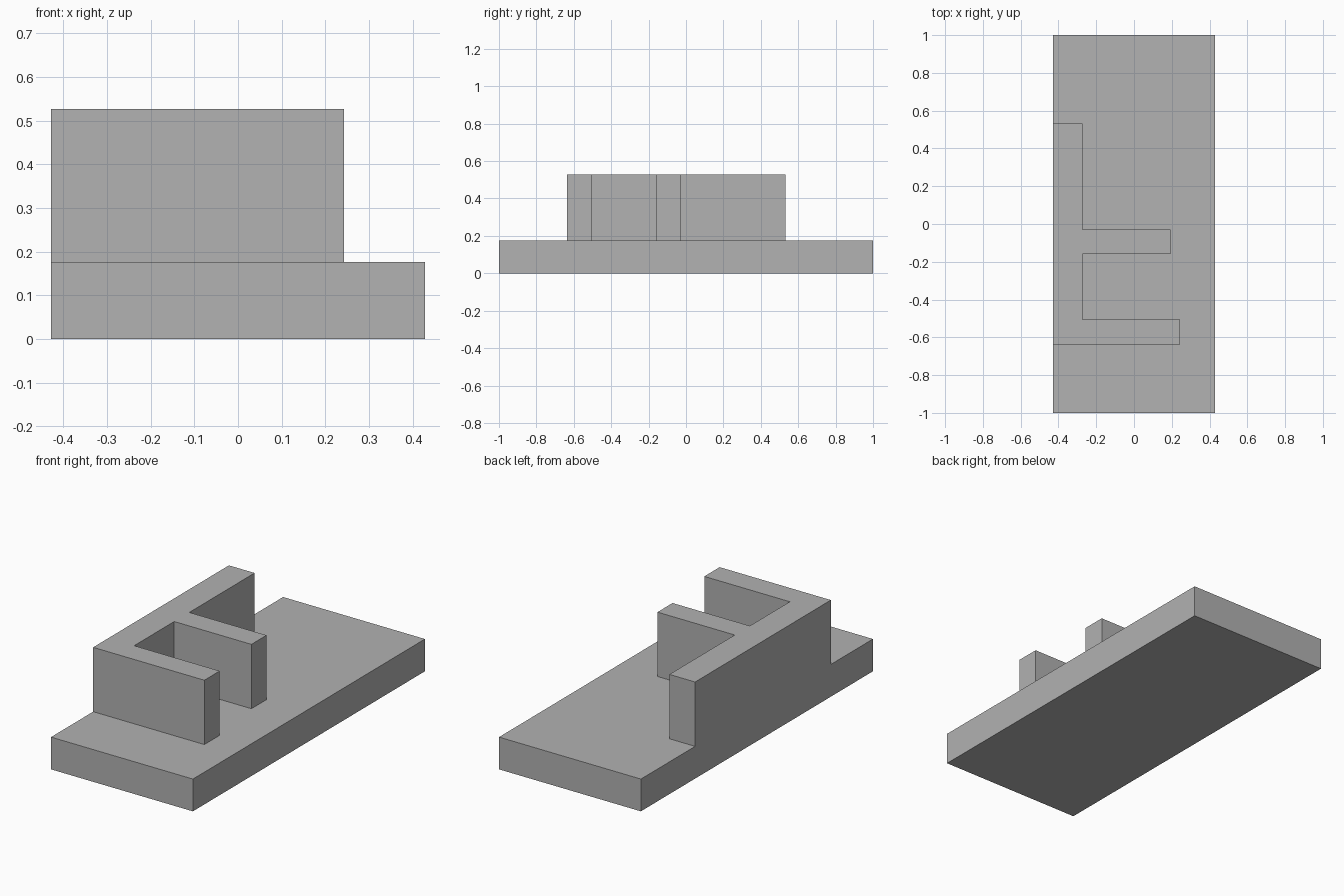
import bpy
import bmesh

cube = bpy.data.objects.get("Cube")
if cube:
    bpy.data.objects.remove(cube, do_unlink=True)

# Single plain grey
grey = bpy.data.materials.new("plain_grey")
grey.use_nodes = True
colour = (0.445, 0.445, 0.445, 1)
grey.diffuse_color = colour
grey.node_tree.nodes["Principled BSDF"].inputs["Base Color"].default_value = colour


def extrude_outline(name, outline, bottom, top):
    """Solid prism from a counter-clockwise plan outline."""
    bm = bmesh.new()
    face = bm.faces.new([bm.verts.new((x, y, bottom)) for x, y in outline])
    raised = bmesh.ops.extrude_face_region(bm, geom=[face], use_keep_orig=True)
    for item in raised["geom"]:
        if isinstance(item, bmesh.types.BMVert):
            item.co.z = top
    bmesh.ops.recalc_face_normals(bm, faces=bm.faces)
    mesh = bpy.data.meshes.new(name)
    bm.to_mesh(mesh)
    bm.free()
    mesh.materials.append(grey)
    obj = bpy.data.objects.new(name, mesh)
    bpy.context.collection.objects.link(obj)
    return obj


side, base_top, wall_top = 0.428, 0.176, 0.527
spine = -0.273

# Rectangular base slab
extrude_outline("base_slab", [(-side, -1), (side, -1), (side, 1), (-side, 1)],
                0, base_top)

# Upright wall: a spine flush with the slab edge and two arms
extrude_outline("branched_wall", [
    (-side, -0.637), (0.243, -0.637), (0.243, -0.505), (spine, -0.505),
    (spine, -0.16), (0.193, -0.16), (0.193, -0.03), (spine, -0.03),
    (spine, 0.533), (-side, 0.533)], base_top, wall_top)
